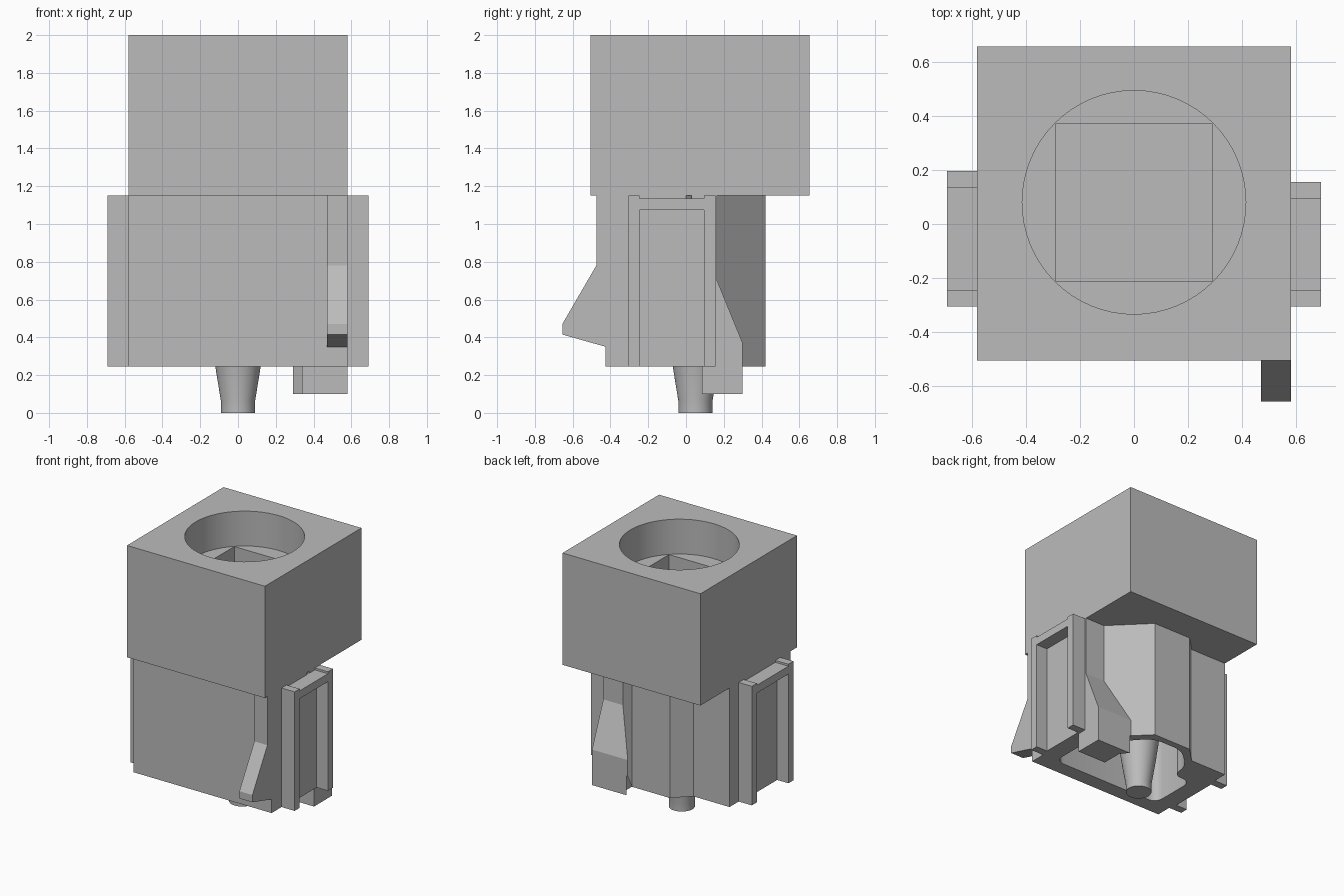
import bpy, bmesh, math
from mathutils import Vector

cube = bpy.data.objects.get("Cube")
if cube:
    bpy.data.objects.remove(cube, do_unlink=True)

grey = bpy.data.materials.new("plain grey")
grey.use_nodes = True
COLOUR = (0.5, 0.5, 0.5, 1)
grey.diffuse_color = COLOUR
grey.node_tree.nodes["Principled BSDF"].inputs["Base Color"].default_value = COLOUR


def finish(name, bm):
    bmesh.ops.recalc_face_normals(bm, faces=bm.faces)
    mesh = bpy.data.meshes.new(name)
    bm.to_mesh(mesh)
    bm.free()
    mesh.materials.append(grey)
    ob = bpy.data.objects.new(name, mesh)
    bpy.context.collection.objects.link(ob)
    return ob


def prism(points, low, high, axis="z"):
    """Extrude a closed outline: (x, y) along z, or (y, z) along x."""
    bm = bmesh.new()
    place = (lambda a, b: (a, b, low)) if axis == "z" else (lambda a, b: (low, a, b))
    face = bm.faces.new([bm.verts.new(place(a, b)) for a, b in points])
    side = bmesh.ops.extrude_face_region(bm, geom=[face])["geom"]
    move = Vector((0, 0, high - low) if axis == "z" else (high - low, 0, 0))
    bmesh.ops.translate(bm, vec=move, verts=[v for v in side if isinstance(v, bmesh.types.BMVert)])
    return bm


def rect(x0, x1, y0, y1):
    return [(x0, y0), (x1, y0), (x1, y1), (x0, y1)]


def revolve(profile, centre_y, steps=64):
    """Lathe of (radius, z) points, closed with caps."""
    bm = bmesh.new()
    rings = [[bm.verts.new((r * math.cos(math.tau * i / steps),
                            centre_y + r * math.sin(math.tau * i / steps), z))
              for i in range(steps)] for r, z in profile]
    for a, b in zip(rings, rings[1:]):
        for i in range(steps):
            j = (i + 1) % steps
            bm.faces.new((a[i], a[j], b[j], b[i]))
    bm.faces.new(rings[0])
    bm.faces.new(rings[-1])
    return bm


def carve(target, cutter):
    mod = target.modifiers.new(cutter.name, "BOOLEAN")
    mod.operation, mod.solver, mod.object = "DIFFERENCE", "EXACT", cutter
    bpy.context.view_layer.objects.active = target
    bpy.ops.object.modifier_apply(modifier=mod.name)
    bpy.data.objects.remove(cutter, do_unlink=True)


def smooth(ob):
    bpy.ops.object.select_all(action="DESELECT")
    ob.select_set(True)
    bpy.context.view_layer.objects.active = ob
    bpy.ops.object.shade_smooth_by_angle(angle=math.radians(30))


# Upper block with a round well and a square shaft in its floor
upper_block = finish("upper_block", prism(rect(-.58, .58, -.505, .655), 1.15, 2))
carve(upper_block, finish("round_well_cutter", revolve([(.413, 1.735), (.413, 2.1)], .08)))
carve(upper_block, finish("square_shaft_cutter", prism(rect(-.29, .29, -.21, .37), 1.2, 1.8)))
smooth(upper_block)

# Lower body with angled back corners
lower_body = finish("lower_body", prism(
    [(-.58, -.425), (.58, -.425), (.58, 0), (.16, .42), (-.16, .42),
     (-.275, .305), (-.58, .305)], .245, 1.15))

# Rounded pocket open at the bottom
pocket = prism([(-.46, -.31), (.46, -.31), (.46, 0), (.13, .37), (-.13, .37),
                (-.3, .21), (-.3, .07), (-.46, .07)], .1, .8)
uprights = [e for e in pocket.edges if abs(e.verts[0].co.z - e.verts[1].co.z) > .1]
bmesh.ops.bevel(pocket, geom=uprights, offset=.07, segments=6, profile=.5, affect="EDGES")
carve(lower_body, finish("pocket_cutter", pocket))
smooth(lower_body)

# Tapered centre peg
smooth(finish("centre_peg", revolve([(.09, 0), (.09, .06), (.12, .245), (.2, .82)], .05, 48)))

# Front hook
finish("front_hook", prism(
    [(-.4, 1.15), (-.475, 1.15), (-.475, .78), (-.655, .47), (-.655, .415),
     (-.425, .35), (-.4, .35)], .47, .58, "x"))

# Back latch, trimmed along the angled body corner, with its foot
latch = prism([(.03, 1.15), (.165, 1.15), (.165, .7), (.3, .37), (.3, .245), (.03, .245)],
              .27, .58, "x")
cut = bmesh.ops.bisect_plane(latch, geom=latch.verts[:] + latch.edges[:] + latch.faces[:],
                             plane_co=(.57, 0, 0), plane_no=(1, 1, 0), clear_inner=True)
bmesh.ops.holes_fill(latch, edges=[e for e in cut["geom_cut"] if isinstance(e, bmesh.types.BMEdge)])
finish("back_latch", latch)
finish("latch_foot", prism([(.34, .085), (.58, .085), (.58, .3), (.29, .3), (.34, .25)], .1, .246))

# Side frames: two posts, a top bar and a thin backing
for name, side, back in (("left", 1, .155), ("right", -1, .195)):
    inner, outer = sorted((side * .57, side * .69))
    for part, y0, y1, z0, z1 in (("front_post", -.305, -.245, .245, 1.15),
                                 ("back_post", back - .06, back, .245, 1.15),
                                 ("top_bar", -.245, back - .06, 1.075, 1.135)):
        finish(f"{name}_{part}", prism(rect(inner, outer, y0, y1), z0, z1))
    lo, hi = sorted((side * .57, side * .595))
    finish(f"{name}_backing", prism(rect(lo, hi, -.245, back - .06), .245, 1.075))
